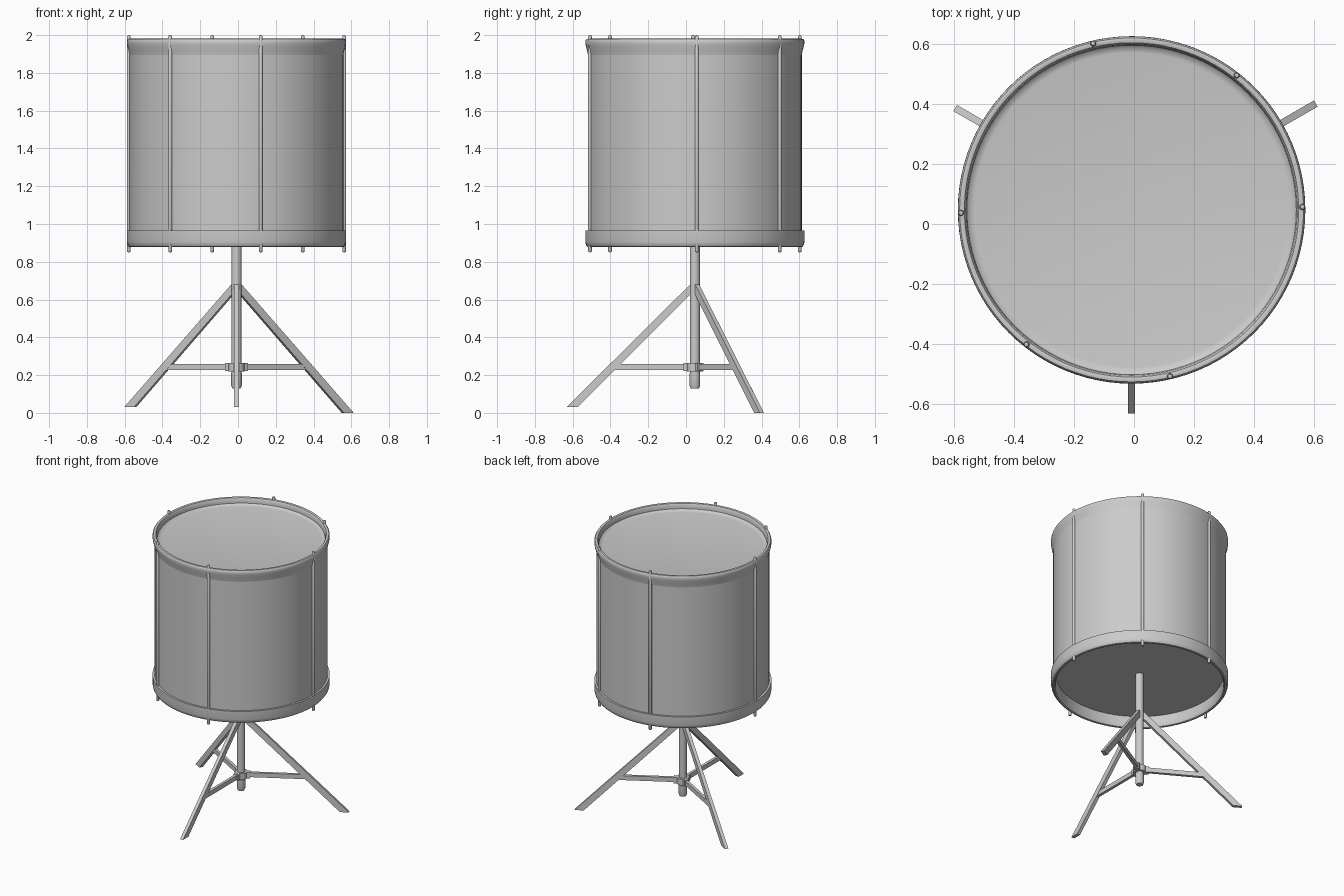
import bpy, bmesh, math

if "Cube" in bpy.data.objects:
    bpy.data.objects.remove(bpy.data.objects["Cube"])

CX, CY = -0.008, 0.047          # common axis of drum and stand


def finish(name, bm, angle=35):
    bmesh.ops.recalc_face_normals(bm, faces=bm.faces)
    me = bpy.data.meshes.new(name)
    bm.to_mesh(me)
    bm.free()
    ob = bpy.data.objects.new(name, me)
    bpy.context.collection.objects.link(ob)
    ob.location = (CX, CY, 0)
    bpy.ops.object.select_all(action='DESELECT')
    ob.select_set(True)
    bpy.context.view_layer.objects.active = ob
    bpy.ops.object.shade_smooth_by_angle(angle=math.radians(angle))
    return ob


def lathe(name, profile, steps=96, at=(0, 0), closed=False):
    """Spin an (r, z) profile around a vertical axis."""
    bm = bmesh.new()
    vs = [bm.verts.new((r, 0, z)) for r, z in profile]
    es = [bm.edges.new(p) for p in zip(vs, vs[1:])]
    if closed:
        es.append(bm.edges.new((vs[-1], vs[0])))
    bmesh.ops.spin(bm, geom=vs + es, cent=(0, 0, 0), axis=(0, 0, 1),
                   angle=math.tau, steps=steps)
    bmesh.ops.remove_doubles(bm, verts=bm.verts, dist=1e-5)
    bmesh.ops.translate(bm, verts=bm.verts, vec=(*at, 0))
    return finish(name, bm)


def radial_slab(name, outline, width, deg):
    """Extrude an (r, z) outline sideways, then turn it around the axis."""
    bm = bmesh.new()
    face = bm.faces.new([bm.verts.new((r, -width / 2, z)) for r, z in outline])
    ext = bmesh.ops.extrude_face_region(bm, geom=[face])
    new = [v for v in ext['geom'] if isinstance(v, bmesh.types.BMVert)]
    bmesh.ops.translate(bm, verts=new, vec=(0, width, 0))
    ob = finish(name, bm)
    ob.rotation_euler.z = math.radians(deg)
    return ob


# Drum body
lathe("drum_shell", [(0.566, 0.93), (0.566, 1.93)])
lathe("top_hoop", [(0.566, 1.895), (0.571, 1.92), (0.578, 1.945), (0.580, 1.96),
                   (0.579, 1.972), (0.574, 1.979), (0.566, 1.981), (0.558, 1.978),
                   (0.553, 1.97), (0.551, 1.955), (0.549, 1.935), (0.549, 1.90)],
      closed=True)
lathe("bottom_hoop", [(0.560, 0.965), (0.580, 0.965), (0.580, 0.905), (0.577, 0.89),
                      (0.570, 0.88), (0.561, 0.877), (0.553, 0.88), (0.548, 0.89),
                      (0.546, 0.91), (0.546, 0.965)], closed=True)
lathe("top_head", [(0, 1.93), (0.525, 1.93), (0.540, 1.933), (0.550, 1.943)])
lathe("bottom_head", [(0, 0.96), (0.555, 0.96)])

# Tension rods: two mirrored groups of three
for i, deg in enumerate((1, 52, 103, 181, 232, 283)):
    a = math.radians(deg)
    lathe(f"tension_rod_{i + 1}",
          [(0, 0.85), (0.008, 0.851), (0.010, 0.856), (0.010, 1.992),
           (0.007, 1.998), (0, 2.0)],
          steps=12, at=(0.57 * math.cos(a), 0.57 * math.sin(a)))

# Stand pole with end cap, and sliding collar
lathe("stand_pole", [(0, 0.13), (0.022, 0.13), (0.028, 0.145), (0.028, 0.21),
                     (0.026, 0.212), (0.027, 0.96)], steps=32)
lathe("collar", [(0.025, 0.22), (0.042, 0.22), (0.042, 0.265), (0.025, 0.265)],
      steps=32, closed=True)

# Three folding legs with struts; the right one reaches lower
for side, deg, foot in (("right", 30, 0.0), ("left", 150, 0.03), ("front", 270, 0.03)):
    tip = 0.71 - foot
    radial_slab(side + "_leg", [(0.02, 0.685), (tip, foot), (tip - 0.06, foot),
                                (0.01, 0.64), (0.01, 0.685)], 0.024, deg)
    radial_slab(side + "_strut", [(0.03, 0.228), (0.425, 0.228), (0.425, 0.26),
                                  (0.03, 0.26)], 0.02, deg)
    radial_slab(side + "_collar_lug", [(0.03, 0.222), (0.06, 0.222), (0.06, 0.264),
                                       (0.03, 0.264)], 0.036, deg)
